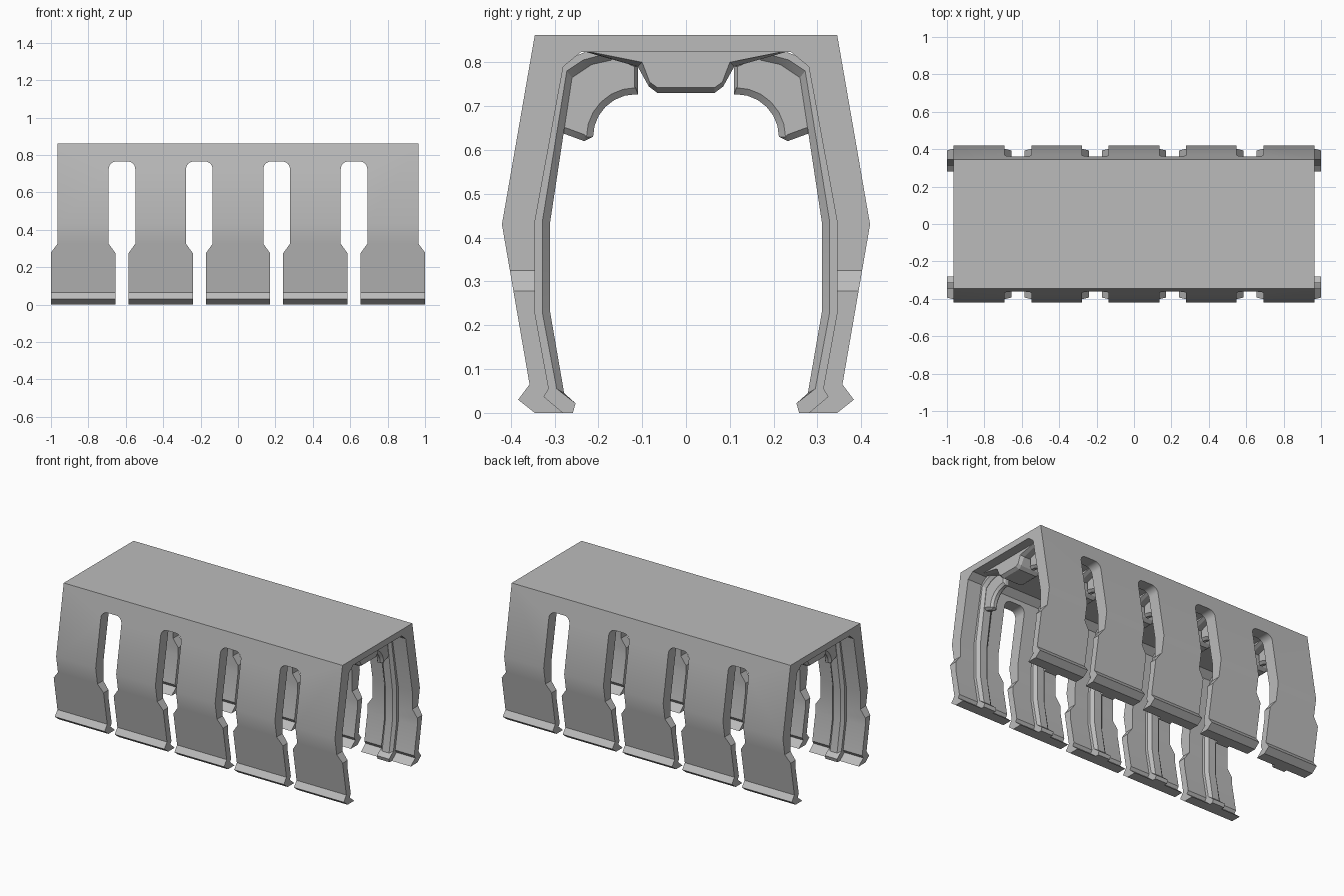
import bpy, bmesh, math

cube = bpy.data.objects.get("Cube")
if cube:
    bpy.data.objects.remove(cube, do_unlink=True)

grey = bpy.data.materials.new("light grey plastic")
grey.use_nodes = True
colour = (0.5, 0.5, 0.5, 1)
grey.diffuse_color = colour
grey.node_tree.nodes["Principled BSDF"].inputs["Base Color"].default_value = colour


def loft(name, rings):
    """Join equal-length closed rings of 3D points and cap both ends."""
    bm = bmesh.new()
    loops = [[bm.verts.new(p) for p in ring] for ring in rings]
    n = len(loops[0])
    for a, b in zip(loops, loops[1:]):
        for i in range(n):
            j = (i + 1) % n
            bm.faces.new((a[i], a[j], b[j], b[i]))
    bm.faces.new(loops[0][::-1])
    bm.faces.new(loops[-1])
    bmesh.ops.recalc_face_normals(bm, faces=bm.faces)
    mesh = bpy.data.meshes.new(name)
    bm.to_mesh(mesh)
    bm.free()
    ob = bpy.data.objects.new(name, mesh)
    bpy.context.collection.objects.link(ob)
    mesh.materials.append(grey)
    return ob


def chamfered(name, cx, side, face, full, half, flat):
    """Plate across x whose edges step from the face outline to the full one."""
    layers = [(-half, face), (-flat, full), (flat, full), (half, face)]
    return loft(name, [[(cx + dx, side * y, z) for y, z in outline]
                       for dx, outline in layers])


def smooth(ob):
    bpy.ops.object.select_all(action='DESELECT')
    ob.select_set(True)
    bpy.context.view_layer.objects.active = ob
    bpy.ops.object.shade_smooth_by_angle(angle=math.radians(28))


# Shell cross-section, extruded along the full length
half_shell = [(0.345, 0.862), (0.42, 0.43), (0.357, 0.065), (0.383, 0.03),
              (0.345, 0), (0.28, 0), (0.324, 0.037), (0.313, 0.055),
              (0.345, 0.23), (0.345, 0.435), (0.28, 0.79), (0.24, 0.823)]
section = half_shell + [(-y, z) for y, z in reversed(half_shell)]
shell = loft("cover_shell", [[(x, y, z) for y, z in section] for x in (-1, 1)])

# Slots between the fingers, and the stepped ends
pitch = 0.4135
radius = 0.04
arc = [math.radians(a) for a in range(0, 91, 15)]
half_slot = [(0.035, -0.1), (0.035, 0.275), (0.071, 0.325)]
half_slot += [(0.031 + radius * math.cos(a), 0.725 + radius * math.sin(a)) for a in arc]
slot = half_slot + [(-x, z) for x, z in reversed(half_slot)]
end = [(0.965, 0.325), (1, 0.278), (1.1, 0.278), (1.1, 1), (0.965, 1)]
cuts = [[(x + (i - 1.5) * pitch, z) for x, z in slot] for i in range(4)]
cuts += [end, [(-x, z) for x, z in end]]
bpy.context.view_layer.objects.active = shell
for outline in cuts:
    cutter = loft("slot_cutter", [[(x, y, z) for x, z in outline] for y in (-1, 1)])
    cutter.hide_render = True
    mod = shell.modifiers.new("slot", 'BOOLEAN')
    mod.operation = 'DIFFERENCE'
    mod.solver = 'EXACT'
    mod.object = cutter
    bpy.ops.object.modifier_apply(modifier=mod.name)
    bpy.data.objects.remove(cutter, do_unlink=True)
smooth(shell)

# Wall rib outlines: back edge buried in the shell, then foot and inner edge
back = [(0.2, 0.835), (0.29, 0.8), (0.355, 0.435), (0.355, 0.23), (0.335, 0.05), (0.335, 0)]
foot = [(0.258, 0), (0.252, 0.022)]
rib_face = back + foot + [(0.295, 0.055), (0.328, 0.23), (0.328, 0.435),
                          (0.272, 0.78), (0.235, 0.805), (0.17, 0.823)]
rib_full = back + foot + [(0.278, 0.045), (0.31, 0.23), (0.31, 0.435),
                          (0.26, 0.765), (0.215, 0.795), (0.17, 0.805)]


def gusset_outline(r, lip):
    curve = [(0.115 + r * math.cos(a), 0.63 + r * math.sin(a)) for a in arc]
    return ([(0.3, 0.645 + lip), (0.232, 0.62 + lip)] + curve
            + [(0.11 + lip / 2, 0.63 + r), (0.11 + lip / 2, 0.79),
               (0.2, 0.825), (0.28, 0.8)])


# Centre block outline under the roof
half_face = [(0.23, 0.826), (0.1, 0.8), (0.083, 0.755), (0.065, 0.742)]
half_full = [(0.23, 0.824), (0.11, 0.79), (0.085, 0.745), (0.065, 0.73)]
block_face, block_full = [h + [(-y, z) for y, z in reversed(h)]
                          for h in (half_face, half_full)]

for i in range(5):
    cx = (i - 2) * pitch
    for side, label in ((1, "back"), (-1, "front")):
        smooth(chamfered(f"{label}_wall_rib_{i + 1}", cx, side,
                         rib_face, rib_full, 0.042, 0.024))
        smooth(chamfered(f"{label}_gusset_{i + 1}", cx, side,
                         gusset_outline(0.112, 0.015), gusset_outline(0.097, 0),
                         0.022, 0.01))
    chamfered(f"roof_block_{i + 1}", cx, 1, block_face, block_full, 0.08, 0.06)
